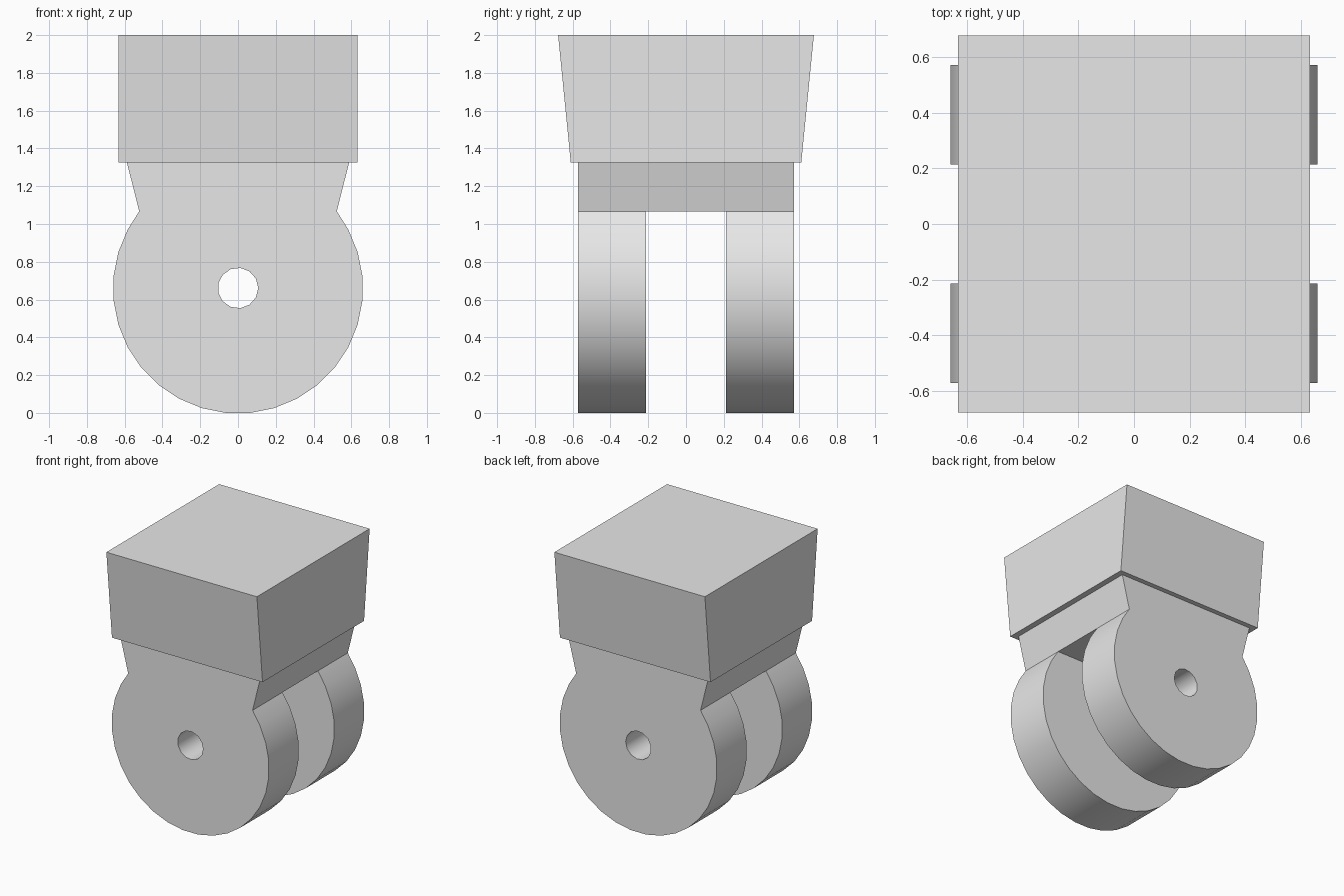
import bpy, bmesh
from math import sin, cos, pi, radians
from mathutils import Matrix

cube = bpy.data.objects.get("Cube")
if cube:
    bpy.data.objects.remove(cube, do_unlink=True)

grey = bpy.data.materials.new("light_grey")
grey.use_nodes = True
grey.diffuse_color = (0.8, 0.8, 0.8, 1)
grey.node_tree.nodes["Principled BSDF"].inputs["Base Color"].default_value = grey.diffuse_color


def prism(name, profile, half_depth, turn=0):
    """Extrude an (x, z) profile along y, then turn it about z."""
    bm = bmesh.new()
    face = bm.faces.new([bm.verts.new((x, -half_depth, z)) for x, z in profile])
    ext = bmesh.ops.extrude_face_region(bm, geom=[face])["geom"]
    moved = [v for v in ext if isinstance(v, bmesh.types.BMVert)]
    bmesh.ops.translate(bm, verts=moved, vec=(0, 2 * half_depth, 0))
    bmesh.ops.recalc_face_normals(bm, faces=bm.faces)
    bm.transform(Matrix.Rotation(turn, 4, "Z"))
    mesh = bpy.data.meshes.new(name)
    bm.to_mesh(mesh)
    bm.free()
    mesh.materials.append(grey)
    obj = bpy.data.objects.new(name, mesh)
    bpy.context.collection.objects.link(obj)
    return obj


def activate(obj):
    bpy.ops.object.select_all(action="DESELECT")
    obj.select_set(True)
    bpy.context.view_layer.objects.active = obj


def cut(target, cutter):
    """Subtract the cutter from the target and discard it."""
    cutter.hide_render = True
    mod = target.modifiers.new("cut", "BOOLEAN")
    mod.operation, mod.solver, mod.object = "DIFFERENCE", "EXACT", cutter
    activate(target)
    bpy.ops.object.modifier_apply(modifier=mod.name)
    bpy.data.objects.remove(cutter, do_unlink=True)


# Rounded fork: disc outline running up into a flared neck
radius, centre_z, neck_z, block_z = 0.662, 0.659, 1.067, 1.325
angles = [(k + 0.5) * pi / 16 for k in range(-11, 11)]
outline = [(radius * sin(a), centre_z - radius * cos(a)) for a in angles]
outline += [(0.523, neck_z), (0.588, block_z), (-0.588, block_z), (-0.523, neck_z)]
fork = prism("fork", outline, 0.572)

# Slot between the two discs
cut(fork, prism("slot_cutter", [(-1, -1), (1, -1), (1, neck_z), (-1, neck_z)], 0.213))

# Axle hole through both discs
sides = 13
hole = [(0.107 * cos(2 * pi * i / sides), 0.661 + 0.107 * sin(2 * pi * i / sides))
        for i in range(sides)]
cut(fork, prism("hole_cutter", hole, 1))

activate(fork)
bpy.ops.object.shade_smooth_by_angle(angle=radians(35))

# Mounting block, widening towards the top at front and back
prism("mounting_block", [(-0.61, block_z), (0.61, block_z), (0.677, 2), (-0.677, 2)],
      0.633, pi / 2)
